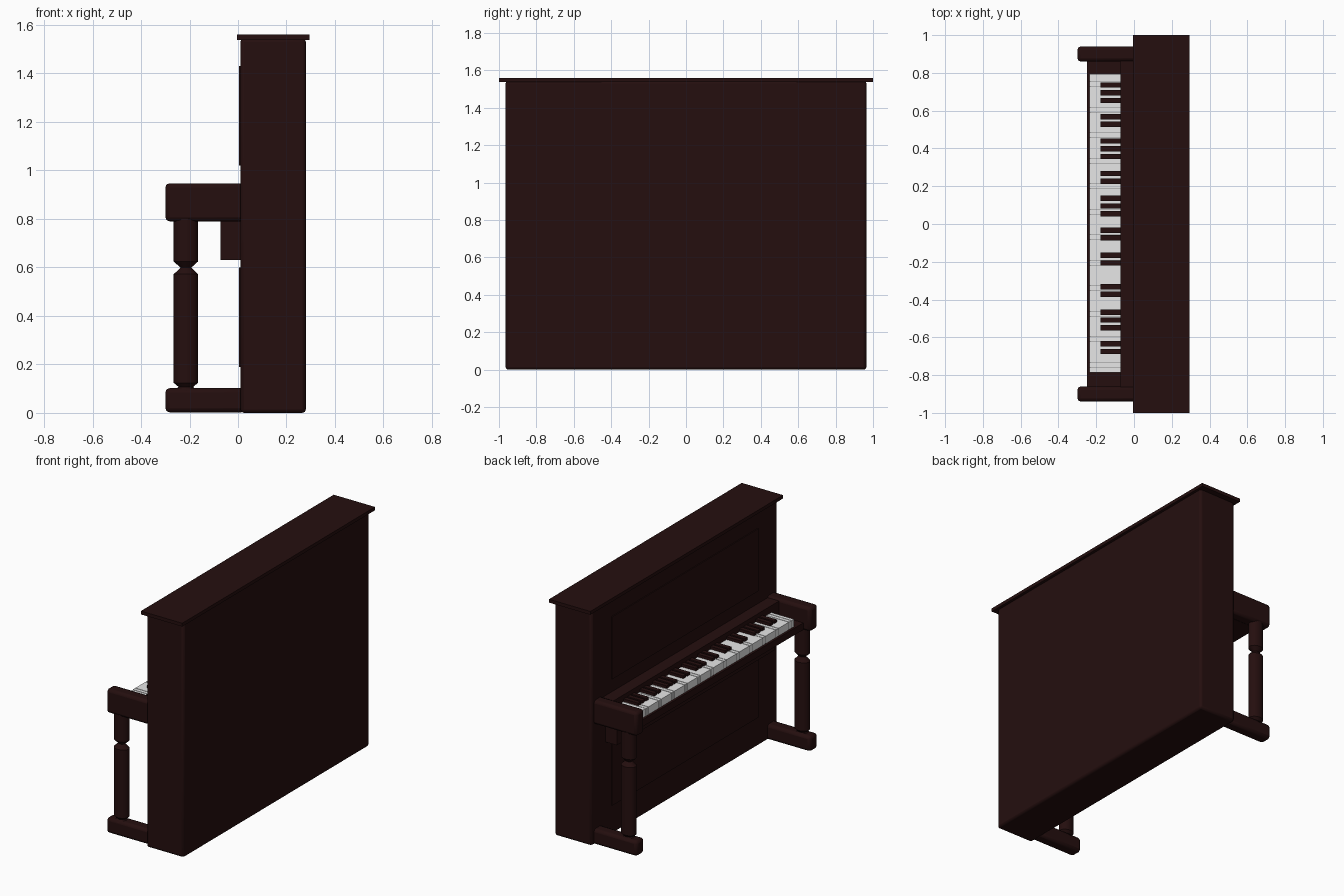
import bpy
import bmesh
from math import cos, sin, tau

if "Cube" in bpy.data.objects:
    bpy.data.objects.remove(bpy.data.objects["Cube"])


def material(name, color):
    m = bpy.data.materials.new(name)
    m.use_nodes = True
    m.diffuse_color = color
    m.node_tree.nodes["Principled BSDF"].inputs["Base Color"].default_value = color
    return m


WOOD = material("dark mahogany", (0.018, 0.0045, 0.0045, 1))
IVORY = material("ivory white", (0.8, 0.8, 0.8, 1))
GREY = material("key gap grey", (0.25, 0.25, 0.25, 1))


def finish(name, bm, mat, bevel=0, segments=2):
    bmesh.ops.recalc_face_normals(bm, faces=bm.faces)
    mesh = bpy.data.meshes.new(name)
    bm.to_mesh(mesh)
    bm.free()
    mesh.materials.append(mat)
    ob = bpy.data.objects.new(name, mesh)
    bpy.context.collection.objects.link(ob)
    if bevel:
        mod = ob.modifiers.new("Bevel", "BEVEL")
        mod.width = bevel
        mod.segments = segments
    bpy.ops.object.select_all(action="DESELECT")
    ob.select_set(True)
    bpy.context.view_layer.objects.active = ob
    bpy.ops.object.shade_smooth_by_angle()
    return ob


def add_box(bm, x, y, z):
    """Add a box spanning the (min, max) pairs x, y and z."""
    verts = bmesh.ops.create_cube(bm, size=1)["verts"]
    for v in verts:
        for i, (lo, hi) in enumerate((x, y, z)):
            v.co[i] = (lo + hi) / 2 + v.co[i] * (hi - lo)


def box(name, x, y, z, mat=WOOD, bevel=0, segments=2):
    bm = bmesh.new()
    add_box(bm, x, y, z)
    return finish(name, bm, mat, bevel, segments)


def column(name, x, y, profile, sides=16, squash=0.8):
    """Turned column from (radius, height) points."""
    bm = bmesh.new()
    rings = []
    for r, z in profile:
        rings.append([bm.verts.new((x + r * cos(tau * i / sides),
                                    y + squash * r * sin(tau * i / sides), z))
                      for i in range(sides)])
    for a, b in zip(rings, rings[1:]):
        for i in range(sides):
            j = (i + 1) % sides
            bm.faces.new((a[i], a[j], b[j], b[i]))
    bm.faces.new(rings[0])
    bm.faces.new(rings[-1])
    return finish(name, bm, WOOD)


# Case, lid and thin front panels
box("case", (0.01, 0.28), (-0.965, 0.965), (0, 1.545), bevel=0.015)
box("lid", (-0.005, 0.295), (-1, 1), (1.538, 1.56))
box("upper_panel", (0.004, 0.012), (-0.76, 0.76), (1.02, 1.43))
box("lower_panel", (0.004, 0.012), (-0.76, 0.76), (0.19, 0.6))

# Keyboard shelf, the rail below it and the fallboard behind the keys
box("key_shelf", (-0.25, 0.015), (-0.87, 0.87), (0.795, 0.84))
box("under_rail", (-0.072, 0.015), (-0.82, 0.82), (0.63, 0.8))
box("fallboard", (-0.072, 0.015), (-0.87, 0.87), (0.83, 0.935))

# Arms, feet and turned columns at both ends
PROFILE = [(0.05, 0.09), (0.03, 0.107), (0.05, 0.124), (0.05, 0.572),
           (0.022, 0.599), (0.05, 0.624), (0.05, 0.8)]
for side, s in (("left", 1), ("right", -1)):
    span = sorted((s * 0.86, s * 0.94))
    box(side + "_arm", (-0.3, 0.03), span, (0.79, 0.947), bevel=0.018)
    box(side + "_foot", (-0.3, 0.03), span, (0.002, 0.102), bevel=0.018)
    column(side + "_column", -0.215, s * 0.9, PROFILE)

# White keys, split by narrow gaps over a grey bed
LOW, HIGH = -0.785, 0.795
box("key_bed", (-0.233, -0.07), (LOW, HIGH), (0.835, 0.886), GREY)
breaks = [0.605 - 0.135 * i + d for i in range(-1, 11) for d in (0.013, -0.013)]
edges = [HIGH] + [b for b in breaks if LOW < b < HIGH] + [LOW]
bm = bmesh.new()
for top, bottom in zip(edges, edges[1:]):
    add_box(bm, (-0.235, -0.07), (bottom + 0.002, top - 0.002), (0.84, 0.89))
finish("white_keys", bm, IVORY)

# Black keys in groups of two and three
GROUPS = [(0.695, 3), (0.548, 2), (0.398, 3), (0.247, 2), (0.095, 3),
          (-0.053, 2), (-0.186, 2), (-0.352, 2), (-0.508, 3), (-0.655, 2)]
bm = bmesh.new()
for center, count in GROUPS:
    for i in range(count):
        y = center + (i - (count - 1) / 2) * 0.041
        add_box(bm, (-0.177, -0.07), (y - 0.014, y + 0.014), (0.88, 0.908))
finish("black_keys", bm, WOOD)
